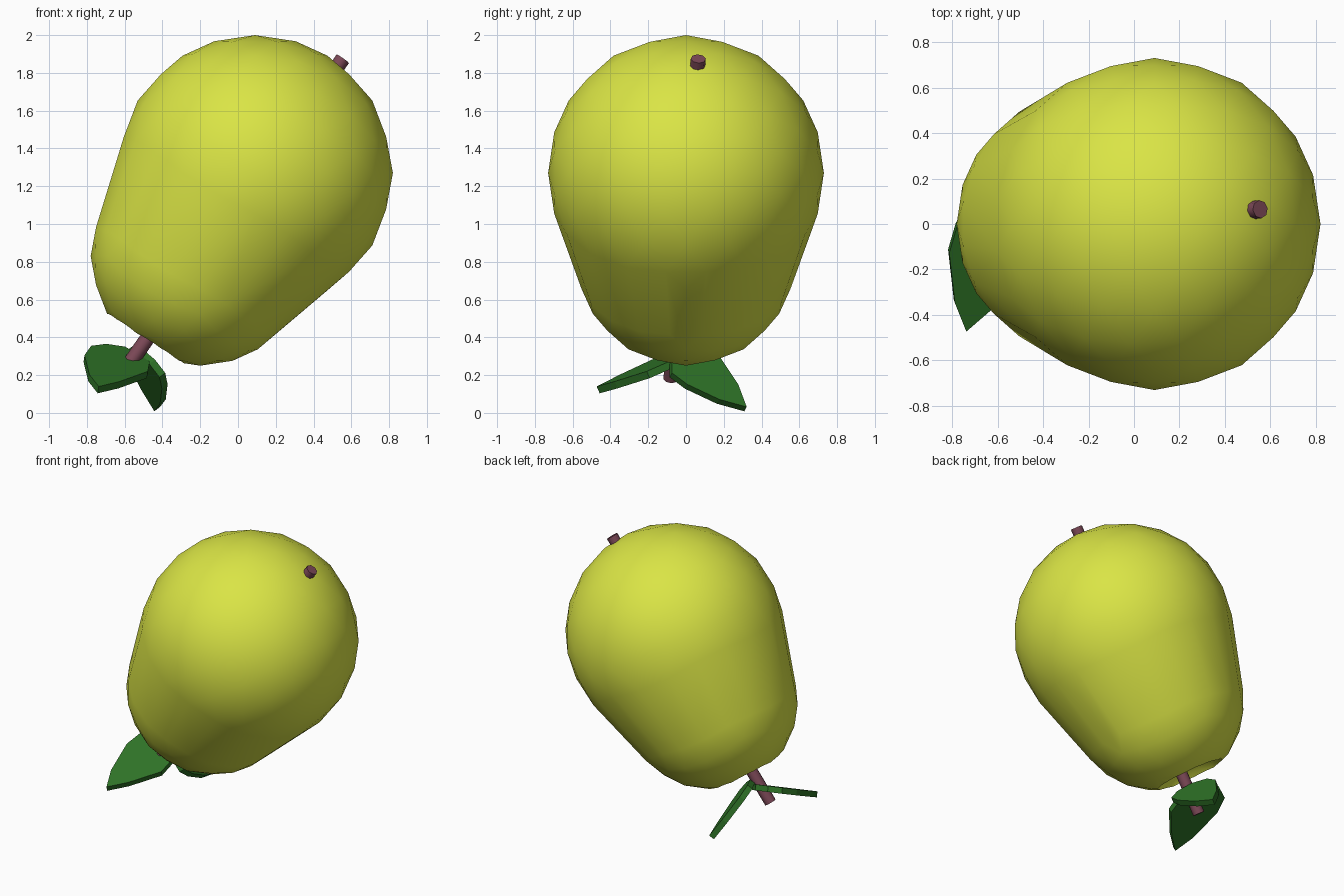
import bpy, bmesh, math
from mathutils import Vector, Matrix

if "Cube" in bpy.data.objects:
    bpy.data.objects.remove(bpy.data.objects["Cube"])


def material(name, rgb):
    m = bpy.data.materials.new(name)
    m.diffuse_color = (*rgb, 1)
    m.use_nodes = True
    m.node_tree.nodes["Principled BSDF"].inputs["Base Color"].default_value = m.diffuse_color
    return m


def make_object(name, bm, mat=None):
    bmesh.ops.recalc_face_normals(bm, faces=bm.faces)
    me = bpy.data.meshes.new(name)
    bm.to_mesh(me)
    bm.free()
    ob = bpy.data.objects.new(name, me)
    bpy.context.collection.objects.link(ob)
    if mat:
        me.materials.append(mat)
    return ob


def add_ball(bm, centre, radius):
    turn = Matrix.Rotation(-math.radians(31.72), 4, 'Y')
    bmesh.ops.create_icosphere(bm, subdivisions=3, radius=radius,
                               matrix=Matrix.Translation(centre) @ turn)


skin = material("skin", (0.70, 0.78, 0.06))
wood = material("wood", (0.20, 0.065, 0.095))
green = material("green", (0.028, 0.17, 0.02))

# Fruit body: hull around a large and a small ball
big, small = Vector((0.09, 0, 1.27)), Vector((-0.2, 0, 0.83))
bm = bmesh.new()
add_ball(bm, big, 0.73)
add_ball(bm, small, 0.58)
bmesh.ops.delete(bm, geom=bm.faces[:], context='FACES_ONLY')
bmesh.ops.delete(bm, geom=bm.edges[:], context='EDGES_FACES')
hull = bmesh.ops.convex_hull(bm, input=bm.verts[:])
loose = [v for v in bm.verts if not v.link_faces]
bmesh.ops.delete(bm, geom=loose, context='VERTS')
fruit = make_object("fruit_body", bm, skin)

# Hollow around the stem at the small end
down = (small - big).normalized()
bm = bmesh.new()
add_ball(bm, small + down * 0.70, 0.30)
cutter = make_object("hollow_cutter", bm, skin)
cutter.hide_render = True
mod = fruit.modifiers.new("hollow", 'BOOLEAN')
mod.operation = 'DIFFERENCE'
mod.solver = 'EXACT'
mod.object = cutter
bpy.ops.object.select_all(action='DESELECT')
bpy.context.view_layer.objects.active = fruit
fruit.select_set(True)
bpy.ops.object.modifier_apply(modifier=mod.name)
bpy.data.objects.remove(cutter)
bpy.ops.object.shade_smooth_by_angle(angle=math.radians(35))

# Stem running through the fruit, tip showing at the far end
top, end = Vector((0.555, 0.065, 1.875)), Vector((-0.63, -0.08, 0.18))
bm = bmesh.new()
rot = (top - end).to_track_quat('Z', 'Y').to_matrix().to_4x4()
bmesh.ops.create_cone(bm, cap_ends=True, segments=8, radius1=0.04, radius2=0.04,
                      depth=(top - end).length,
                      matrix=Matrix.Translation((top + end) / 2) @ rot)
stem = make_object("stem", bm, wood)
fruit.select_set(False)
stem.select_set(True)
bpy.context.view_layer.objects.active = stem
bpy.ops.object.shade_smooth_by_angle(angle=math.radians(50))


# Leaves: flat outlines with thickness
def leaf(name, points, normal, thick=0.04):
    off = Vector(normal).normalized() * thick / 2
    bm = bmesh.new()
    a = [bm.verts.new(Vector(p) + off) for p in points]
    b = [bm.verts.new(Vector(p) - off) for p in points]
    bm.faces.new(a)
    bm.faces.new(b[::-1])
    n = len(points)
    for i in range(n):
        j = (i + 1) % n
        bm.faces.new((a[j], a[i], b[i], b[j]))
    make_object(name, bm, green)


plan = [(-0.74, -0.465), (-0.79, -0.34), (-0.815, -0.12), (-0.78, 0), (-0.70, 0.05),
        (-0.60, 0.05), (-0.47, -0.08), (-0.48, -0.2), (-0.63, -0.37)]
leaf("front_leaf", [(x, y, 0.22 - 0.15 * x + 0.45 * y) for x, y in plan],
     (0.15, -0.45, 1))

side = [(0.315, 0.02), (0.17, 0.06), (0, 0.14), (-0.08, 0.20), (-0.08, 0.27),
        (-0.02, 0.33), (0.08, 0.34), (0.17, 0.29), (0.27, 0.14)]
leaf("back_leaf", [(-0.28 - 0.42 * y - 0.77 * z, y, z) for y, z in side],
     (1, 0.42, 0.77))
